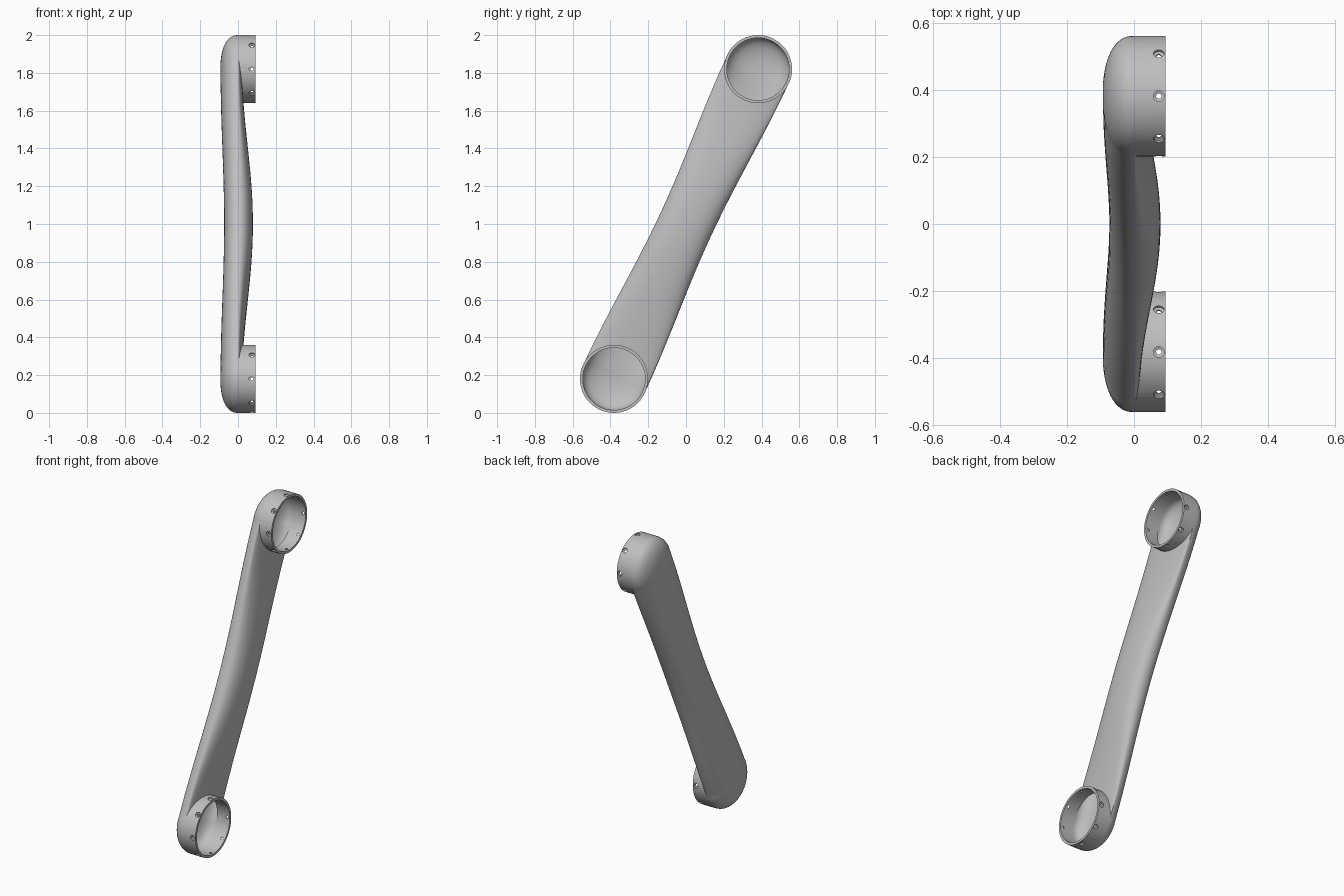
import bpy, bmesh
from math import sin, cos, pi
from mathutils import Vector

cube = bpy.data.objects.get("Cube")
if cube:
    bpy.data.objects.remove(cube, do_unlink=True)

CENTRE = Vector((0, 0.3815, 0.82))       # upper socket relative to the middle
HALF = CENTRE.length
ALONG = CENTRE.normalized()
ACROSS = Vector((0, -ALONG.z, ALONG.y))
MIDDLE = Vector((0, 0, 1))
X = Vector((1, 0, 0))
RADIUS, BACK, FRONT, WALL = 0.18, 0.0935, 0.0935, 0.015
POWER = 2 / 2.3                          # squareness of the rounded sections
SIDES = 64

metal = bpy.data.materials.new("grey_metal")
metal.use_nodes = True
grey = (0.52, 0.52, 0.52, 1)
metal.diffuse_color = grey
metal.node_tree.nodes["Principled BSDF"].inputs["Base Color"].default_value = grey


def soft(value):
    return abs(value) ** POWER * (1 if value > 0 else -1)


def loft(bm, rings):
    """Skin a closed solid through rings of points."""
    loops = [[bm.verts.new(p) for p in ring] for ring in rings]
    n = len(loops[0])
    for a, b in zip(loops, loops[1:]):
        for i in range(n):
            j = (i + 1) % n
            bm.faces.new((a[i], a[j], b[j], b[i]))
    bm.faces.new(loops[0])
    bm.faces.new(loops[-1])


def circle(centre, axis_a, axis_b, radius, sides):
    return [centre + radius * (axis_a * cos(2 * pi * i / sides) + axis_b * sin(2 * pi * i / sides))
            for i in range(sides)]


def finish(bm, name):
    bmesh.ops.recalc_face_normals(bm, faces=bm.faces)
    mesh = bpy.data.meshes.new(name)
    bm.to_mesh(mesh)
    bm.free()
    mesh.materials.append(metal)
    obj = bpy.data.objects.new(name, mesh)
    bpy.context.collection.objects.link(obj)
    return obj


def combine(target, tool, operation):
    mod = target.modifiers.new("combine", 'BOOLEAN')
    mod.operation, mod.object, mod.solver = operation, tool, 'EXACT'
    bpy.context.view_layer.objects.active = target
    bpy.ops.object.modifier_apply(modifier=mod.name)
    bpy.data.objects.remove(tool, do_unlink=True)


def tube(inset):
    """Flattened arm that is narrow and bowed forward in the middle."""
    rings = []
    steps = 40
    for k in range(steps + 1):
        t = 2 * k / steps - 1
        bow = cos(pi / 2 * t) ** 2
        width = 0.179 - 0.032 * bow - inset
        back = 0.0925 - 0.019 * bow - inset
        front = 0.022 + 0.057 * bow - inset
        ring = []
        for i in range(SIDES):
            a = 2 * pi * i / SIDES + 0.01
            depth = front if sin(a) > 0 else back
            ring.append(MIDDLE + ALONG * HALF * t + ACROSS * width * soft(cos(a))
                        + X * depth * soft(sin(a)))
        rings.append(ring)
    bm = bmesh.new()
    loft(bm, rings)
    return finish(bm, "arm_tube")


def sockets(inset, end):
    """Round end cups with a domed back, opening towards +x."""
    bm = bmesh.new()
    for side in (-1, 1):
        centre = MIDDLE + CENTRE * side
        rings = []
        for k in range(1, 17):
            a = pi / 2 * k / 16
            rings.append(circle(centre - X * (BACK - inset) * cos(a) ** POWER, ALONG, ACROSS,
                                (RADIUS - inset) * sin(a) ** POWER, SIDES))
        rings.append(circle(centre + X * end, ALONG, ACROSS, RADIUS - inset, SIDES))
        loft(bm, rings)
    return finish(bm, "end_sockets")


# Outer shell
link = tube(0)
link.name = "hollow_arm_link"
combine(link, sockets(0, FRONT), 'UNION')

# Hollow inside, open at both sockets
cavity = tube(WALL)
combine(cavity, sockets(WALL, FRONT + 0.05), 'UNION')
combine(link, cavity, 'DIFFERENCE')

# Countersunk bolt holes around each socket
bm = bmesh.new()
for side in (-1, 1):
    for i in range(8):
        a = pi / 4 * i
        out = Vector((0, sin(a), cos(a)))
        base = MIDDLE + CENTRE * side + X * 0.074
        loft(bm, [circle(base + out * reach, X, out.cross(X), size, 16)
                  for reach, size in ((0.14, 0.008), (0.169, 0.008), (0.172, 0.016), (0.2, 0.016))])
combine(link, finish(bm, "bolt_holes"), 'DIFFERENCE')

# Smooth shading with crisp rims
bpy.ops.object.select_all(action='DESELECT')
link.select_set(True)
bpy.context.view_layer.objects.active = link
bpy.ops.object.shade_smooth_by_angle(angle=pi / 6)
